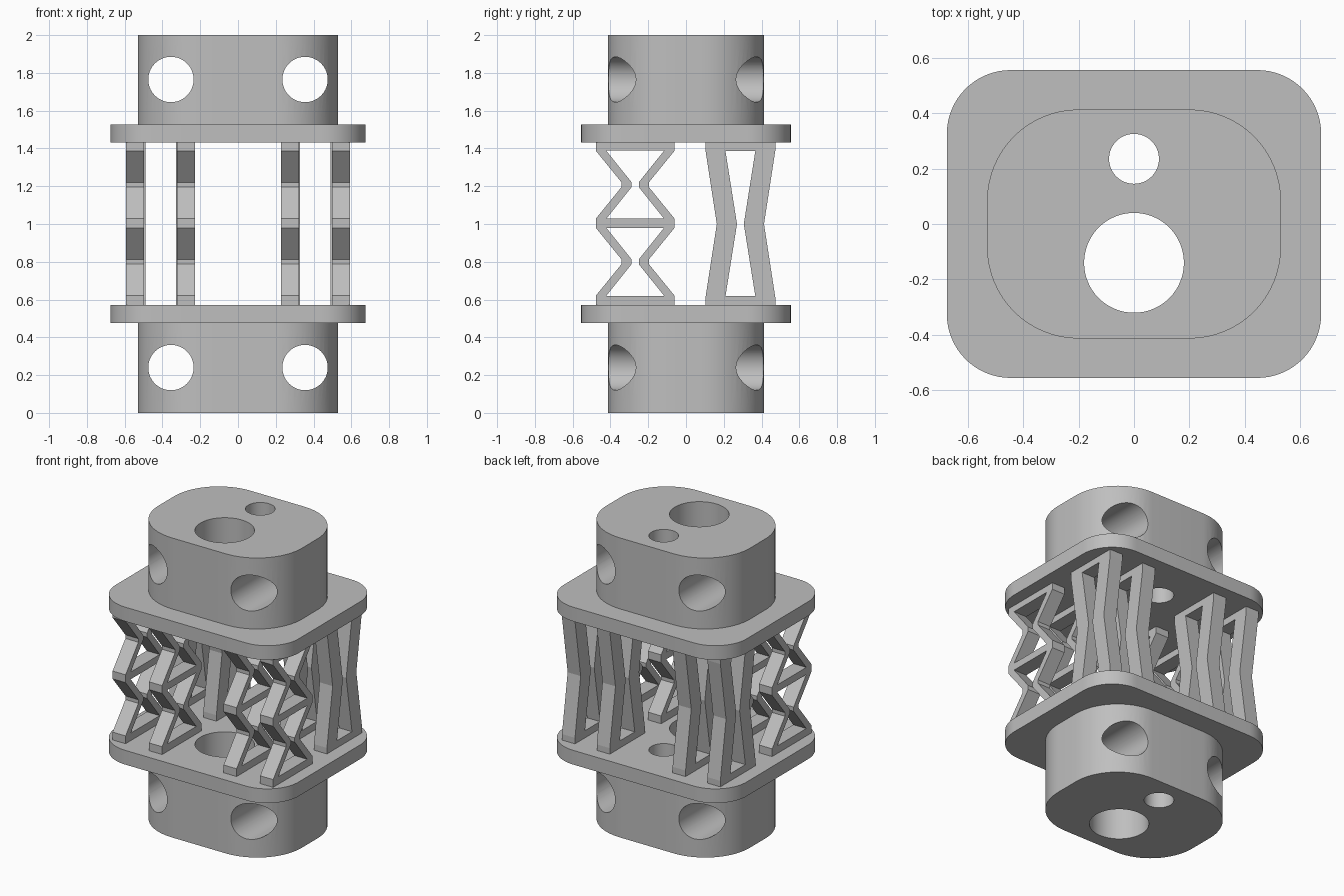
import bpy
import bmesh
from math import pi, cos, sin, radians
from mathutils import Matrix, Vector

cube = bpy.data.objects.get("Cube")
if cube:
    bpy.data.objects.remove(cube, do_unlink=True)

GREY = 0.52
mat = bpy.data.materials.new("plain grey")
mat.use_nodes = True
mat.diffuse_color = (GREY, GREY, GREY, 1)
mat.node_tree.nodes["Principled BSDF"].inputs["Base Color"].default_value = (GREY, GREY, GREY, 1)

# Axis mappings for extruded profiles
UP = Matrix.Identity(4)
ALONG_X = Matrix(((0, 0, 1, 0), (1, 0, 0, 0), (0, 1, 0, 0), (0, 0, 0, 1)))
ALONG_Y = Matrix(((1, 0, 0, 0), (0, 0, -1, 0), (0, 1, 0, 0), (0, 0, 0, 1)))


def circle(x, y, r, n=64):
    return [(x + r * cos(2 * pi * i / n), y + r * sin(2 * pi * i / n)) for i in range(n)]


def rounded_rect(hx, hy, r, n=16):
    pts = []
    for k, (sx, sy) in enumerate([(1, 1), (-1, 1), (-1, -1), (1, -1)]):
        for i in range(n + 1):
            a = (k + i / n) * pi / 2
            pts.append((sx * (hx - r) + r * cos(a), sy * (hy - r) + r * sin(a)))
    return pts


def mirrored(centre, side):
    """Closed outline from (half width, height) points listed upwards."""
    return [(centre + w, z) for w, z in side] + [(centre - w, z) for w, z in reversed(side)]


def extrude(name, loops, depth, location, axes=UP):
    """Solid from an outline (first loop) with holes (other loops)."""
    curve = bpy.data.curves.new(name, "CURVE")
    curve.dimensions = "2D"
    curve.fill_mode = "BOTH"
    curve.extrude = depth / 2
    for loop in loops:
        spline = curve.splines.new("POLY")
        spline.points.add(len(loop) - 1)
        for p, (x, y) in zip(spline.points, loop):
            p.co = (x, y, 0, 1)
        spline.use_cyclic_u = True
    temp = bpy.data.objects.new(name + "_profile", curve)
    bpy.context.collection.objects.link(temp)
    graph = bpy.context.evaluated_depsgraph_get()
    mesh = bpy.data.meshes.new_from_object(temp.evaluated_get(graph))
    bpy.data.objects.remove(temp, do_unlink=True)
    bm = bmesh.new()
    bm.from_mesh(mesh)
    bmesh.ops.remove_doubles(bm, verts=bm.verts, dist=1e-5)
    bm.transform(Matrix.Translation(Vector(location)) @ axes)
    bmesh.ops.recalc_face_normals(bm, faces=bm.faces)
    bm.to_mesh(mesh)
    bm.free()
    mesh.materials.clear()
    mesh.materials.append(mat)
    obj = bpy.data.objects.new(name, mesh)
    bpy.context.collection.objects.link(obj)
    return obj


def drill(obj, cutter):
    mod = obj.modifiers.new("hole", "BOOLEAN")
    mod.operation = "DIFFERENCE"
    mod.solver = "EXACT"
    mod.object = cutter
    bpy.context.view_layer.objects.active = obj
    bpy.ops.object.modifier_apply(modifier=mod.name)
    bpy.data.objects.remove(cutter, do_unlink=True)


parts = []
bores = [circle(0, -0.14, 0.18), circle(0, 0.235, 0.09)]

# End blocks with vertical bores and cross holes, and their flanges
for end, block_z, hole_z, flange_z in [("lower", 0.2375, 0.24, 0.5225),
                                       ("upper", 1.7625, 1.765, 1.4785)]:
    block = extrude(end + "_block", [rounded_rect(0.53, 0.413, 0.33)] + bores,
                    0.475, (0, 0, block_z))
    for x in (-0.355, 0.355):
        cutter = extrude("cross_hole_cutter", [circle(0, 0, 0.12)], 1.2,
                         (x, 0, hole_z), ALONG_Y)
        cutter.hide_render = True
        drill(block, cutter)
    flange = extrude(end + "_flange", [rounded_rect(0.675, 0.555, 0.23)] + bores,
                     0.095, (0, 0, flange_z))
    parts += [block, flange]

# Front struts: two stacked hourglass cells
outer = [(0.207, 0.565)]
windows = []
for z in (0.80, 1.208):
    outer += [(0.207, z - 0.178), (0.072, z - 0.012), (0.072, z + 0.012), (0.207, z + 0.178)]
    windows.append(mirrored(-0.269, [(0.153, z - 0.18), (0.02, z - 0.014),
                                     (0.02, z + 0.014), (0.153, z + 0.18)]))
outer.append((0.207, 1.436))
front_loops = [mirrored(-0.269, outer)] + windows

# Back struts: one tall hourglass cell
back_loops = [
    mirrored(0.288, [(0.185, 0.565), (0.185, 0.61), (0.125, 1.0), (0.185, 1.39), (0.185, 1.436)]),
    mirrored(0.288, [(0.079, 0.618), (0.018, 1.0), (0.079, 1.386)]),
]

for row, loops, offsets in [("front", front_loops, (0.275, 0.545)),
                            ("back", back_loops, (0.28, 0.537))]:
    for side, s in (("left", 1), ("right", -1)):
        for place, x in zip(("inner", "outer"), offsets):
            parts.append(extrude(f"{row}_{side}_{place}_strut", loops, 0.096,
                                 (s * x, 0, 0), ALONG_X))

# Smooth round walls, keep sharp edges
bpy.ops.object.select_all(action="DESELECT")
for part in parts:
    part.select_set(True)
bpy.context.view_layer.objects.active = parts[0]
bpy.ops.object.shade_smooth_by_angle(angle=radians(8))
